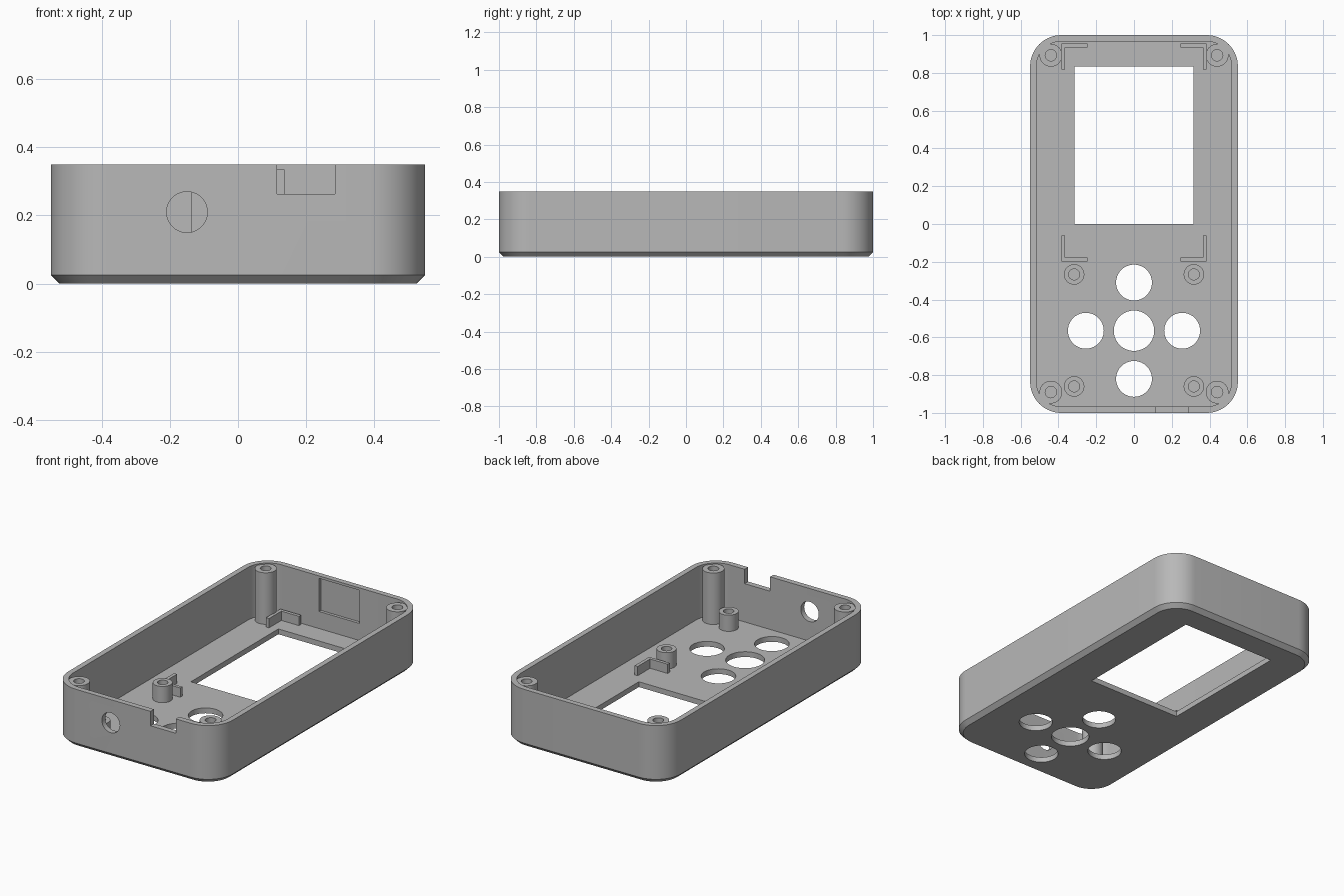
import bpy
import bmesh
from math import cos, sin, pi

if "Cube" in bpy.data.objects:
    bpy.data.objects.remove(bpy.data.objects["Cube"], do_unlink=True)

WALL_TOP, FLOOR = 0.35, 0.032

grey = bpy.data.materials.new("grey plastic")
grey.use_nodes = True
colour = (0.48, 0.48, 0.48, 1)
grey.diffuse_color = colour
grey.node_tree.nodes["Principled BSDF"].inputs["Base Color"].default_value = colour


def circle(x, y, r, z, n=40):
    return [(x + r * cos(2 * pi * i / n), y + r * sin(2 * pi * i / n), z) for i in range(n)]


def rounded(hx, hy, r, z, n=14):
    """Outline of a rounded rectangle at height z."""
    points = []
    for k, (sx, sy) in enumerate([(1, 1), (-1, 1), (-1, -1), (1, -1)]):
        for i in range(n + 1):
            a = (k + i / n) * pi / 2
            points.append((sx * (hx - r) + r * cos(a), sy * (hy - r) + r * sin(a), z))
    return points


def loft(name, loops):
    """Closed solid through a series of matching outlines."""
    bm = bmesh.new()
    rings = [[bm.verts.new(p) for p in loop] for loop in loops]
    for a, b in zip(rings, rings[1:]):
        for i in range(len(a)):
            j = (i + 1) % len(a)
            bm.faces.new((a[i], a[j], b[j], b[i]))
    bm.faces.new(rings[0][::-1])
    bm.faces.new(rings[-1])
    bmesh.ops.recalc_face_normals(bm, faces=bm.faces)
    mesh = bpy.data.meshes.new(name)
    bm.to_mesh(mesh)
    bm.free()
    mesh.materials.append(grey)
    obj = bpy.data.objects.new(name, mesh)
    bpy.context.collection.objects.link(obj)
    return obj


def box(name, x0, x1, y0, y1, z0, z1):
    return loft(name, [[(x0, y0, z), (x1, y0, z), (x1, y1, z), (x0, y1, z)] for z in (z0, z1)])


def activate(obj):
    bpy.ops.object.select_all(action='DESELECT')
    obj.select_set(True)
    bpy.context.view_layer.objects.active = obj


def smooth(obj):
    activate(obj)
    bpy.ops.object.shade_smooth_by_angle(angle=0.5)


def cut(obj, cutter):
    activate(obj)
    mod = obj.modifiers.new("cut", 'BOOLEAN')
    mod.operation, mod.solver, mod.object = 'DIFFERENCE', 'EXACT', cutter
    bpy.ops.object.modifier_apply(modifier=mod.name)
    bpy.data.objects.remove(cutter, do_unlink=True)


# Case shell with chamfered lower edge and open top
case = loft("case_shell", [rounded(0.525, 0.975, 0.14, 0),
                           rounded(0.55, 1.0, 0.165, 0.025),
                           rounded(0.55, 1.0, 0.165, WALL_TOP)])
cut(case, loft("cavity", [rounded(0.517, 0.967, 0.132, z) for z in (FLOOR, 0.5)]))

# Screen window
cut(case, box("window", -0.315, 0.315, 0, 0.835, -0.1, 0.1))

# Button holes in a cross
for x, y, r in [(0, -0.565, 0.107), (0, -0.31, 0.095), (0, -0.82, 0.095),
                (-0.255, -0.565, 0.095), (0.255, -0.565, 0.095)]:
    cut(case, loft("button_hole", [circle(x, y, r, z) for z in (-0.1, 0.1)]))

# Front wall: round socket hole and connector notch
socket = [[(x, y, z + 0.21) for x, z, _ in circle(-0.15, 0, 0.06, 0)] for y in (-1.1, -0.9)]
cut(case, loft("socket_hole", socket))
cut(case, box("notch", 0.115, 0.285, -1.1, -0.9, 0.263, 0.5))

# Shallow pocket inside the back wall
cut(case, box("pocket", -0.135, 0.135, 0.9, 0.985, 0.135, 0.335))
smooth(case)


def post(name, x, y, r, hole, top):
    """Round screw post with a blind hole."""
    smooth(loft(name, [circle(x, y, r, FLOOR - 0.01), circle(x, y, r, top),
                       circle(x, y, hole, top), circle(x, y, hole, FLOOR + 0.01)]))


def bracket(name, s, y, d):
    """L-shaped screen guide; s picks the side, d the direction of its long leg."""
    t, leg, x = 0.02, 0.138, 0.385
    outline = [(x, y), (x - leg, y), (x - leg, y + d * t),
               (x - t, y + d * t), (x - t, y + d * leg), (x, y + d * leg)]
    loft(name, [[(s * px, py, z) for px, py in outline] for z in (FLOOR - 0.01, 0.088)])


for side, s in (("left", 1), ("right", -1)):
    # Tall corner posts
    post("front_corner_post_" + side, s * 0.44, -0.89, 0.06, 0.03, 0.343)
    post("back_corner_post_" + side, s * 0.44, 0.893, 0.06, 0.03, 0.343)
    # Short board posts
    post("front_board_post_" + side, s * 0.317, -0.86, 0.054, 0.029, 0.13)
    post("middle_board_post_" + side, s * 0.317, -0.267, 0.054, 0.029, 0.13)
    # Screen guides
    bracket("back_screen_guide_" + side, s, 0.955, -1)
    bracket("front_screen_guide_" + side, s, -0.198, 1)
